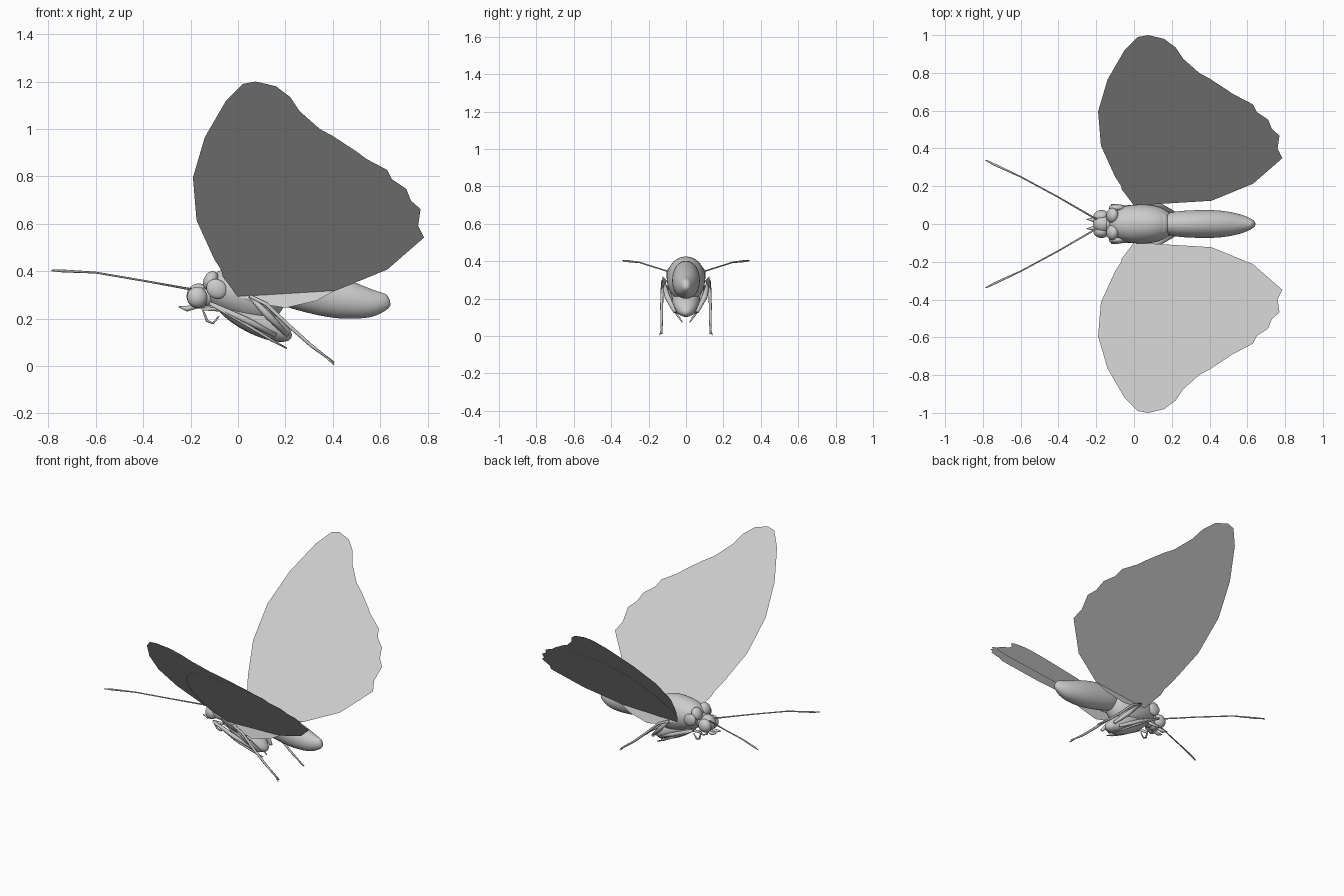
import bpy, bmesh, math
from mathutils import Vector

cube = bpy.data.objects.get("Cube")
if cube:
    bpy.data.objects.remove(cube, do_unlink=True)

grey = bpy.data.materials.new("pale_grey")
grey.use_nodes = True
colour = (0.6, 0.6, 0.6, 1)
grey.diffuse_color = colour
grey.node_tree.nodes["Principled BSDF"].inputs["Base Color"].default_value = colour


def finish(name, bm, smooth=True):
    """Turn a bmesh into a named, coloured object."""
    mesh = bpy.data.meshes.new(name)
    bm.to_mesh(mesh)
    bm.free()
    mesh.materials.append(grey)
    for face in mesh.polygons:
        face.use_smooth = smooth
    obj = bpy.data.objects.new(name, mesh)
    bpy.context.collection.objects.link(obj)
    return obj


def loft(name, stations, sides=16, refine=0):
    """Elliptical rings (x, y, z, half width, half height) joined along a path."""
    bm = bmesh.new()
    centres = [Vector(s[:3]) for s in stations]
    rings = []
    for i, s in enumerate(stations):
        along = centres[min(i + 1, len(centres) - 1)] - centres[max(i - 1, 0)]
        along.normalize()
        side = Vector((0, 1, 0))
        side = (side - along * side.dot(along)).normalized()
        up = along.cross(side)
        ring = []
        for k in range(sides):
            a = math.tau * k / sides
            ring.append(bm.verts.new(centres[i] + side * s[3] * math.cos(a) + up * s[4] * math.sin(a)))
        rings.append(ring)
    for a, b in zip(rings, rings[1:]):
        for k in range(sides):
            n = (k + 1) % sides
            bm.faces.new((a[k], a[n], b[n], b[k]))
    bm.faces.new(rings[0][::-1])
    bm.faces.new(rings[-1])
    bmesh.ops.recalc_face_normals(bm, faces=bm.faces)
    obj = finish(name, bm)
    if refine:
        mod = obj.modifiers.new("smooth_form", 'SUBSURF')
        mod.levels = mod.render_levels = refine
    return obj


def limb(name, side, points, sides=8):
    """Thin round tube; points are (x, y, z, radius), mirrored by side."""
    return loft(name, [(x, y * side, z, r, r) for x, y, z, r in points], sides)


def blob(name, centre, size, pitch=0):
    """Ellipsoid, optionally pitched about the y axis."""
    bm = bmesh.new()
    bmesh.ops.create_uvsphere(bm, u_segments=24, v_segments=14, radius=1)
    obj = finish(name, bm)
    obj.location, obj.scale = centre, size
    obj.rotation_euler.y = math.radians(pitch)
    return obj


def wing(name, side, outline, drop):
    """Flat sheet on a 45 degree plane, from an (x, z) outline."""
    bm = bmesh.new()
    verts = [bm.verts.new((x, side * (z - 0.2 + drop), z - drop)) for x, z in outline]
    face = bm.faces.new(verts)
    face.normal_update()
    if face.normal.z < 0:
        face.normal_flip()
    return finish(name, bm, False)


# Body
loft("thorax", [(-.135, 0, .32, .03, .03), (-.11, 0, .32, .075, .075), (-.04, 0, .32, .102, .1),
                (.05, 0, .307, .108, .128), (.12, 0, .295, .1, .125), (.17, 0, .275, .075, .1),
                (.2, 0, .26, .03, .05)], refine=2)
blob("thorax_underside", (.065, 0, .2), (.18, .075, .062), 27)
blob("thorax_rear_plate", (.14, 0, .345), (.05, .07, .06), 25)
loft("abdomen", [(.13, 0, .33, .03, .04), (.18, 0, .33, .066, .075), (.3, 0, .315, .075, .093),
                 (.42, 0, .286, .077, .09), (.5, 0, .272, .068, .076), (.57, 0, .262, .052, .06),
                 (.62, 0, .272, .03, .038), (.64, 0, .28, .014, .024)], refine=2)
blob("abdomen_tip", (.6, 0, .282), (.035, .026, .026), -10)

# Head
blob("head", (-.165, 0, .295), (.052, .05, .053))
blob("neck", (-.125, 0, .3), (.04, .05, .05))

FOREWING = [(.0, .295), (-.1, .45), (-.175, .615), (-.19, .795), (-.14, .965), (-.05, 1.12), (.02, 1.19),
            (.075, 1.2), (.16, 1.18), (.22, 1.135), (.26, 1.075), (.345, 1.0), (.4, .97), (.5, .905),
            (.56, .86), (.605, .81), (.6, .74), (.375, .57), (.04, .32)]
HINDWING = [(.0, .295), (-.065, .38), (-.075, .44), (-.06, .62), (-.03, .71), (.035, .81), (.135, .9),
            (.215, .91), (.29, .93), (.365, .915), (.43, .915), (.525, .885), (.63, .83), (.65, .79),
            (.71, .75), (.73, .7), (.77, .665), (.76, .595), (.785, .545), (.63, .41), (.41, .32)]

for side, label in ((1, "left"), (-1, "right")):
    # Wings and the folded inner edge of the hindwing
    wing(label + "_forewing", side, FOREWING, 0)
    wing(label + "_hindwing", side, HINDWING, .003)
    bm = bmesh.new()
    flap = ((0, .1, .293), (.41, .125, .318), (.33, .13, .275), (.2, .135, .245), (.08, .12, .265))
    bm.faces.new([bm.verts.new((x, y * side, z)) for x, y, z in flap])
    finish(label + "_hindwing_fold", bm, False)

    # Head details
    blob(label + "_eye", (-.172, .04 * side, .29), (.043, .034, .044))
    blob(label + "_collar_lobe", (-.115, .045 * side, .36), (.03, .04, .042), 25)
    blob(label + "_shoulder_lobe", (-.09, .085 * side, .325), (.045, .02, .04), 35)
    limb(label + "_antenna", side, [(-.19, .02, .322, .005), (-.4, .142, .36, .004), (-.6, .25, .394, .004),
                                    (-.74, .315, .401, .006), (-.785, .338, .403, .003)])
    limb(label + "_palp", side, [(-.175, .02, .25, .008), (-.215, .022, .242, .012), (-.25, .025, .25, .002)])

    # Legs
    limb(label + "_front_leg", side, [(-.08, .05, .24, .01), (-.15, .05, .24, .008), (-.13, .04, .19, .006),
                                      (-.105, .035, .18, .005), (-.08, .03, .21, .003)])
    limb(label + "_middle_thigh", side, [(.16, .05, .13, .01), (.03, .085, .195, .014), (-.12, .095, .265, .008)])
    limb(label + "_middle_shin", side, [(-.12, .1, .265, .007), (.05, .08, .165, .007),
                                        (.14, .045, .11, .006), (.205, .02, .075, .003)])
    limb(label + "_hind_thigh", side, [(.21, .06, .13, .01), (.13, .1, .21, .016), (.05, .12, .295, .008)])
    limb(label + "_hind_shin", side, [(.05, .125, .295, .007), (.12, .127, .26, .008), (.22, .13, .165, .008),
                                      (.31, .13, .085, .007), (.405, .13, .014, .004)])
    limb(label + "_hind_claw", side, [(.375, .13, .035, .005), (.405, .14, .006, .003)])
